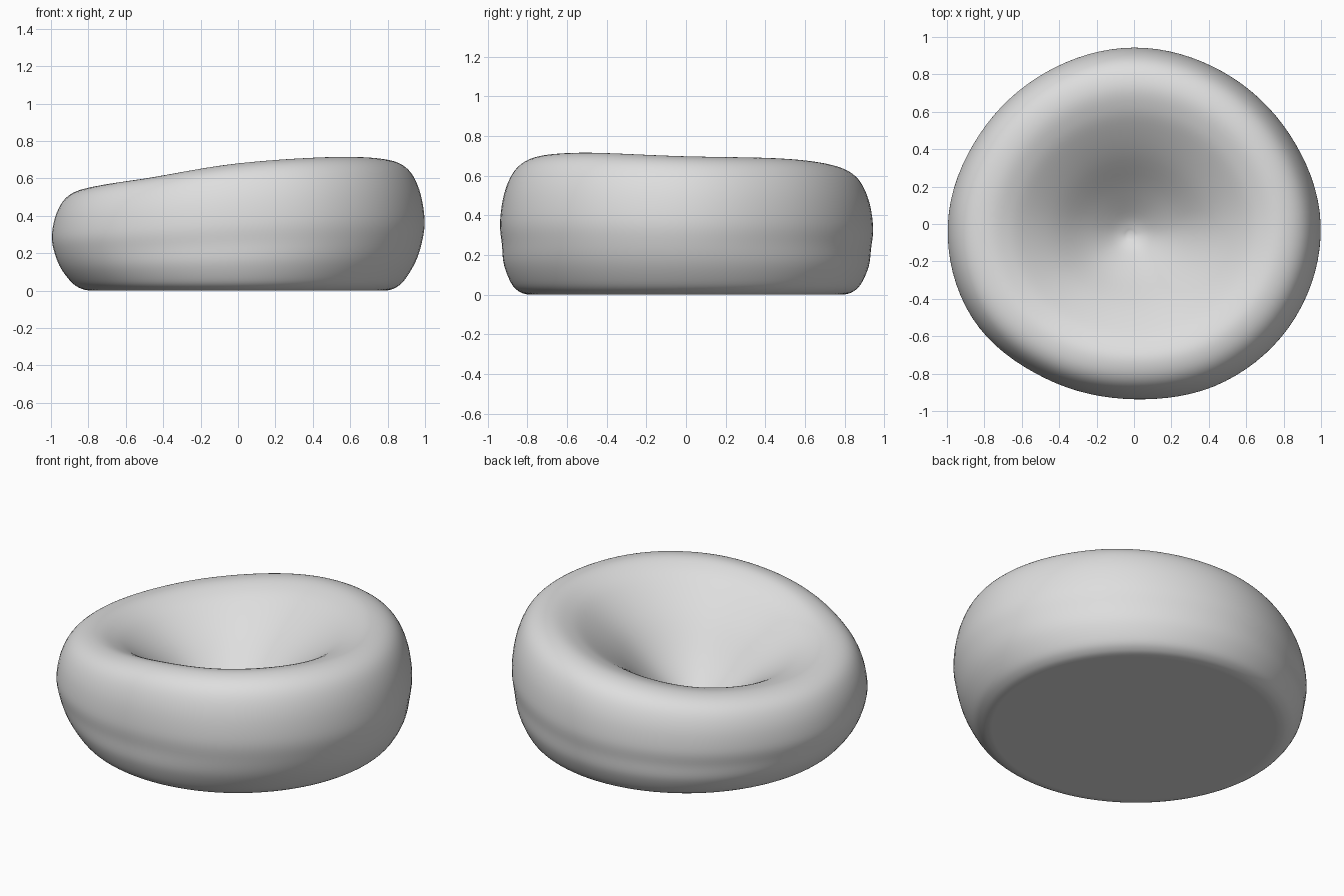
import bpy, bmesh, math

cube = bpy.data.objects.get("Cube")
if cube:
    bpy.data.objects.remove(cube, do_unlink=True)

SEGMENTS = 96
STEPS = 5  # smooth rings between two profile points


def catmull(a, b, c, d, t):
    return 0.5 * (2 * b + (c - a) * t + (2 * a - 5 * b + 4 * c - d) * t * t
                  + (3 * b - a - 3 * c + d) * t ** 3)


def around(keys, angle):
    """Smooth value of evenly spaced keys around the seat."""
    p = angle / math.tau * len(keys)
    i = int(p)
    return catmull(*[keys[(i + k) % len(keys)] for k in (-1, 0, 1, 2)], p - i)


# Plan radius every 30 degrees and rim height every 45 degrees, starting at +x
PLAN = [0.998, 0.96, 0.942, 0.943, 0.938, 0.955,
        0.995, 1.0, 0.952, 0.937, 0.972, 0.997]
RIM = [0.697, 0.683, 0.635, 0.57, 0.545, 0.592, 0.68, 0.715]

# Side profile from the underside to the rim: (share of radius, share of rim height)
OUTER = [(0.74, 0), (0.79, 0), (0.84, 0.02), (0.89, 0.08), (0.95, 0.22), (0.985, 0.37),
         (1, 0.53), (0.98, 0.73), (0.935, 0.885), (0.87, 0.97), (0.78, 1)]
# Bowl from the rim down to the low point
BOWL = [(0.69, 0.965), (0.59, 0.87), (0.43, 0.645), (0.25, 0.33), (0.1, 0.1), (0.02, 0.03)]
LOW_Z, LOW_X, LOW_Y = 0.11, -0.02, -0.06

profile = [(r, z, False) for r, z in OUTER] + [(r, z, True) for r, z in BOWL]


def profile_point(key, angle):
    r, z, bowl = key
    rim, plan = around(RIM, angle), around(PLAN, angle)
    inward = 0
    if bowl:
        height = LOW_Z + (rim - LOW_Z) * z
        inward = 1 - r / 0.78
    else:
        # The underside is round and blends into the plan outline
        height = rim * z
        plan = 1 + (plan - 1) * min(1, z / 0.4)
    return (r * plan * math.cos(angle) + LOW_X * inward,
            r * plan * math.sin(angle) + LOW_Y * inward, height)


def build_seat():
    bm = bmesh.new()
    rings = []
    last = len(profile) - 1
    for i in range(last):
        picks = [profile[min(max(i + k, 0), last)] for k in (-1, 0, 1, 2)]
        for s in range(STEPS + (i == last - 1)):
            ring = []
            for n in range(SEGMENTS):
                angle = math.tau * n / SEGMENTS
                pts = [profile_point(key, angle) for key in picks]
                co = [catmull(*axis, s / STEPS) for axis in zip(*pts)]
                co[2] = max(co[2], 0)
                ring.append(bm.verts.new(co))
            rings.append(ring)
    for low, high in zip(rings, rings[1:]):
        for n in range(SEGMENTS):
            m = (n + 1) % SEGMENTS
            bm.faces.new((low[n], low[m], high[m], high[n]))
    # Flat underside and the small cap at the bottom of the bowl
    bm.faces.new(rings[0][::-1])
    bm.faces.new(rings[-1])
    bmesh.ops.recalc_face_normals(bm, faces=bm.faces)
    mesh = bpy.data.meshes.new("seat")
    bm.to_mesh(mesh)
    bm.free()
    obj = bpy.data.objects.new("seat", mesh)
    bpy.context.collection.objects.link(obj)
    return obj


# One light grey fabric
colour = (0.73, 0.73, 0.73, 1)
fabric = bpy.data.materials.new("light_grey")
fabric.use_nodes = True
fabric.diffuse_color = colour
fabric.node_tree.nodes["Principled BSDF"].inputs["Base Color"].default_value = colour

seat = build_seat()
seat.data.materials.append(fabric)
bpy.ops.object.select_all(action='DESELECT')
bpy.context.view_layer.objects.active = seat
seat.select_set(True)
bpy.ops.object.shade_smooth_by_angle(angle=math.radians(40))
